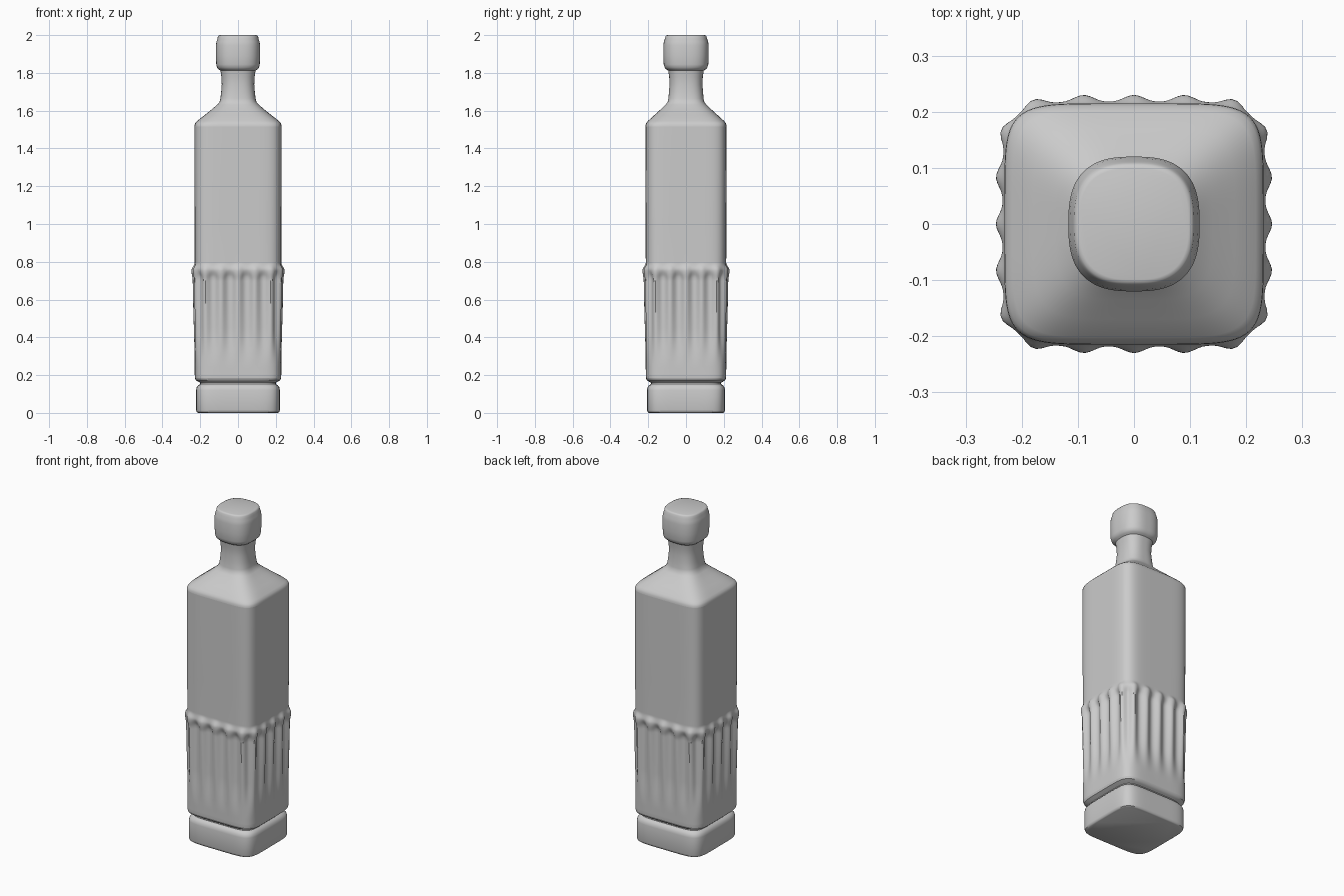
import bpy, bmesh
from math import pi, cos, sin

SIDES = 192


def smooth(a, b, v):
    t = min(1, max(0, (v - a) / (b - a)))
    return t * t * (3 - 2 * t)


def flute(w, z):
    """Outward offset of the fluted band; w runs 0 at face centre to 1 at corner."""
    if z < 0.2 or z > 0.8:
        return 0
    u = 2.28 * w + 0.22 * w ** 8
    ridge = 0.5 + 0.5 * cos(2 * pi * u)
    top = 1 - smooth(0.755, 0.795, z)
    rise = top * (0.011 * smooth(0.2, 0.75, z)) * ridge ** 1.5
    rim = 0.006 * smooth(0.70, 0.75, z) * top
    arch = 0.765 - 0.05 * ridge ** 2
    groove = (1 - smooth(arch - 0.045, arch, z)) * smooth(0.24, 0.45, z)
    return rise + rim - 0.011 * groove * (1 - ridge)


def ring_points(hx, hy, n, z, fluted):
    pts = []
    corner = 0.5 ** (1 / n)
    for i in range(SIDES):
        a = 2 * pi * i / SIDES + pi / 4
        c, s = cos(a) * hx, sin(a) * hy
        r = ((abs(c) / hx) ** n + (abs(s) / hy) ** n) ** (-1 / n)
        x, y = c * r, s * r
        if fluted:
            w = min(abs(x) / hx, abs(y) / hy) / corner
            gx = abs(x / hx) ** (n - 1) / hx * (1 if x > 0 else -1)
            gy = abs(y / hy) ** (n - 1) / hy * (1 if y > 0 else -1)
            d = flute(min(w, 1), z) / (gx * gx + gy * gy) ** 0.5
            x, y = x + gx * d, y + gy * d
        pts.append((x, y, z))
    return pts


def loft(name, sections, cap_bottom=False, cap_top=False, fluted=False):
    bm = bmesh.new()
    rings = [[bm.verts.new(p) for p in ring_points(*s, fluted)] for s in sections]
    for lo, hi in zip(rings, rings[1:]):
        for i in range(SIDES):
            j = (i + 1) % SIDES
            bm.faces.new((lo[i], lo[j], hi[j], hi[i]))
    if cap_bottom:
        bm.faces.new(rings[0][::-1])
    if cap_top:
        bm.faces.new(rings[-1])
    me = bpy.data.meshes.new(name)
    bm.to_mesh(me)
    bm.free()
    ob = bpy.data.objects.new(name, me)
    bpy.context.collection.objects.link(ob)
    bpy.ops.object.select_all(action='DESELECT')
    ob.select_set(True)
    bpy.context.view_layer.objects.active = ob
    bpy.ops.object.shade_smooth_by_angle(angle=0.7)
    return ob


# Square foot with the pinched groove above it
foot = [(0.212, 0.197, 6, 0), (0.219, 0.204, 6, 0.005), (0.222, 0.207, 6, 0.016),
        (0.222, 0.207, 6, 0.12), (0.219, 0.204, 6, 0.135), (0.210, 0.195, 6, 0.147),
        (0.200, 0.185, 6, 0.153), (0.200, 0.185, 6, 0.160), (0.212, 0.197, 6, 0.166),
        (0.224, 0.208, 6, 0.173), (0.228, 0.212, 6, 0.185)]
loft("foot", foot, cap_bottom=True)

# Body with the fluted lower band
body = [foot[-1]]
body += [(0.229, 0.213, 6, 0.2 + 0.6 * i / 90) for i in range(91)]
body += [(0.230, 0.214, 6, 1.0), (0.231, 0.215, 6, 1.3), (0.231, 0.215, 6, 1.515)]
loft("body", body, fluted=True)

# Sloping shoulder and neck
neck = [body[-1], (0.230, 0.214, 6, 1.525), (0.226, 0.210, 5.8, 1.535),
        (0.217, 0.202, 5.5, 1.545), (0.180, 0.170, 4.8, 1.574),
        (0.140, 0.135, 4, 1.606), (0.110, 0.108, 3.4, 1.632),
        (0.098, 0.097, 3, 1.646), (0.093, 0.093, 2.8, 1.665),
        (0.089, 0.090, 2.7, 1.70), (0.086, 0.087, 2.6, 1.74), (0.088, 0.089, 2.6, 1.78),
        (0.093, 0.094, 2.6, 1.812)]
loft("shoulder_and_neck", neck)

# Stopper
cap = [neck[-1], (0.103, 0.105, 2.6, 1.819), (0.111, 0.113, 2.7, 1.828),
       (0.115, 0.118, 2.7, 1.845), (0.117, 0.120, 2.7, 1.89), (0.117, 0.120, 2.7, 1.945),
       (0.114, 0.117, 2.7, 1.965), (0.109, 0.112, 2.7, 1.98), (0.107, 0.109, 2.7, 1.992),
       (0.103, 0.105, 2.7, 1.998), (0.097, 0.099, 2.7, 2.0)]
loft("stopper", cap, cap_top=True)
